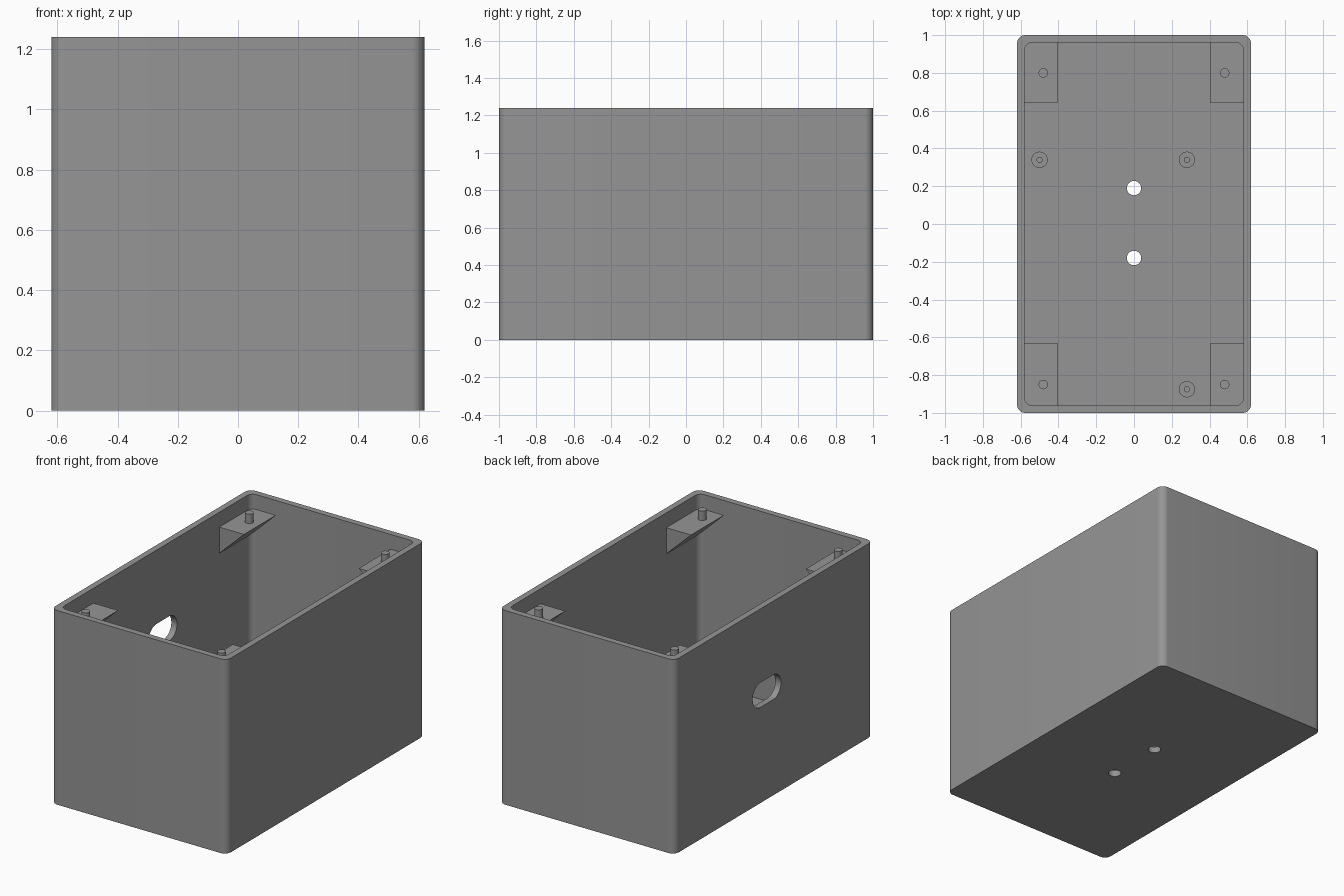
import bpy, bmesh, math

if "Cube" in bpy.data.objects:
    bpy.data.objects.remove(bpy.data.objects["Cube"])

grey = bpy.data.materials.new("plain grey")
grey.diffuse_color = (0.3, 0.3, 0.3, 1)
grey.use_nodes = True
grey.node_tree.nodes["Principled BSDF"].inputs["Base Color"].default_value = grey.diffuse_color

HX, HY, H = 0.62, 1.0, 1.24      # outer half sizes and height
WALL, FLOOR = 0.04, 0.04
IX, IY = HX - WALL, HY - WALL    # inner half sizes
SHELF = 1.145                    # top of the corner shelves


def rounded(hx, hy, r, n=8):
    """Outline of a rounded rectangle, counter-clockwise."""
    pts = []
    for i, (sx, sy) in enumerate([(1, 1), (-1, 1), (-1, -1), (1, -1)]):
        for k in range(n + 1):
            a = math.pi / 2 * (i + k / n)
            pts.append((sx * (hx - r) + r * math.cos(a), sy * (hy - r) + r * math.sin(a)))
    return pts


def prism(name, loop, direction):
    """Extrude a closed 3D loop along a vector."""
    bm = bmesh.new()
    face = bm.faces.new([bm.verts.new(p) for p in loop])
    new = bmesh.ops.extrude_face_region(bm, geom=[face])["geom"]
    bmesh.ops.translate(bm, vec=direction, verts=[v for v in new if isinstance(v, bmesh.types.BMVert)])
    bmesh.ops.remove_doubles(bm, verts=bm.verts, dist=1e-5)
    bmesh.ops.recalc_face_normals(bm, faces=bm.faces)
    mesh = bpy.data.meshes.new(name)
    bm.to_mesh(mesh)
    bm.free()
    mesh.materials.append(grey)
    ob = bpy.data.objects.new(name, mesh)
    bpy.context.collection.objects.link(ob)
    return ob


def cylinder(name, x, y, r, z0, z1, n=32):
    loop = [(x + r * math.cos(2 * math.pi * k / n), y + r * math.sin(2 * math.pi * k / n), z0)
            for k in range(n)]
    return prism(name, loop, (0, 0, z1 - z0))


def smooth(ob):
    bpy.ops.object.select_all(action='DESELECT')
    ob.select_set(True)
    bpy.context.view_layer.objects.active = ob
    bpy.ops.object.shade_smooth_by_angle(angle=math.radians(30))


# open box
box = prism("box_shell", [(x, y, 0) for x, y in rounded(HX, HY, 0.045)], (0, 0, H))
cutters = [prism("cavity_cutter", [(x, y, FLOOR) for x, y in rounded(IX, IY, 0.04)], (0, 0, H))]

# two floor holes and the cable slot in the left wall
for y in (0.19, -0.18):
    cutters.append(cylinder("floor_hole_cutter", 0, y, 0.038, -0.1, 0.2))
slot = [(-0.75, 0.07 + u, 0.69 + v) for u, v in rounded(0.143, 0.079, 0.0789)]
cutters.append(prism("slot_cutter", slot, (0.3, 0, 0)))

bpy.context.view_layer.objects.active = box
for c in cutters:
    mod = box.modifiers.new("cut", 'BOOLEAN')
    mod.operation, mod.solver, mod.object = 'DIFFERENCE', 'EXACT', c
    bpy.ops.object.modifier_apply(modifier=mod.name)
for c in cutters:
    bpy.data.objects.remove(c)
smooth(box)

# wedge shelves with lid pins in the four corners
for sx in (-1, 1):
    for y0, y1, py in ((0.64, IY + 0.01, 0.80), (-IY - 0.01, -0.63, -0.85)):
        wedge = [(sx * 0.405, y0, SHELF), (sx * IX, y0, SHELF), (sx * (IX + 0.01), y0, SHELF),
                 (sx * (IX + 0.01), y0, SHELF - 0.167), (sx * IX, y0, SHELF - 0.167)]
        prism("corner_shelf", wedge, (0, y1 - y0, 0))
        smooth(cylinder("lid_pin", sx * 0.48, py, 0.025, SHELF - 0.01, 1.205))

# board standoffs with small locating pins
for x in (-0.5, 0.28):
    for y in (0.34, -0.875):
        smooth(cylinder("standoff", x, y, 0.043, FLOOR - 0.01, 0.12))
        smooth(cylinder("standoff_pin", x, y, 0.016, 0.11, 0.16))
